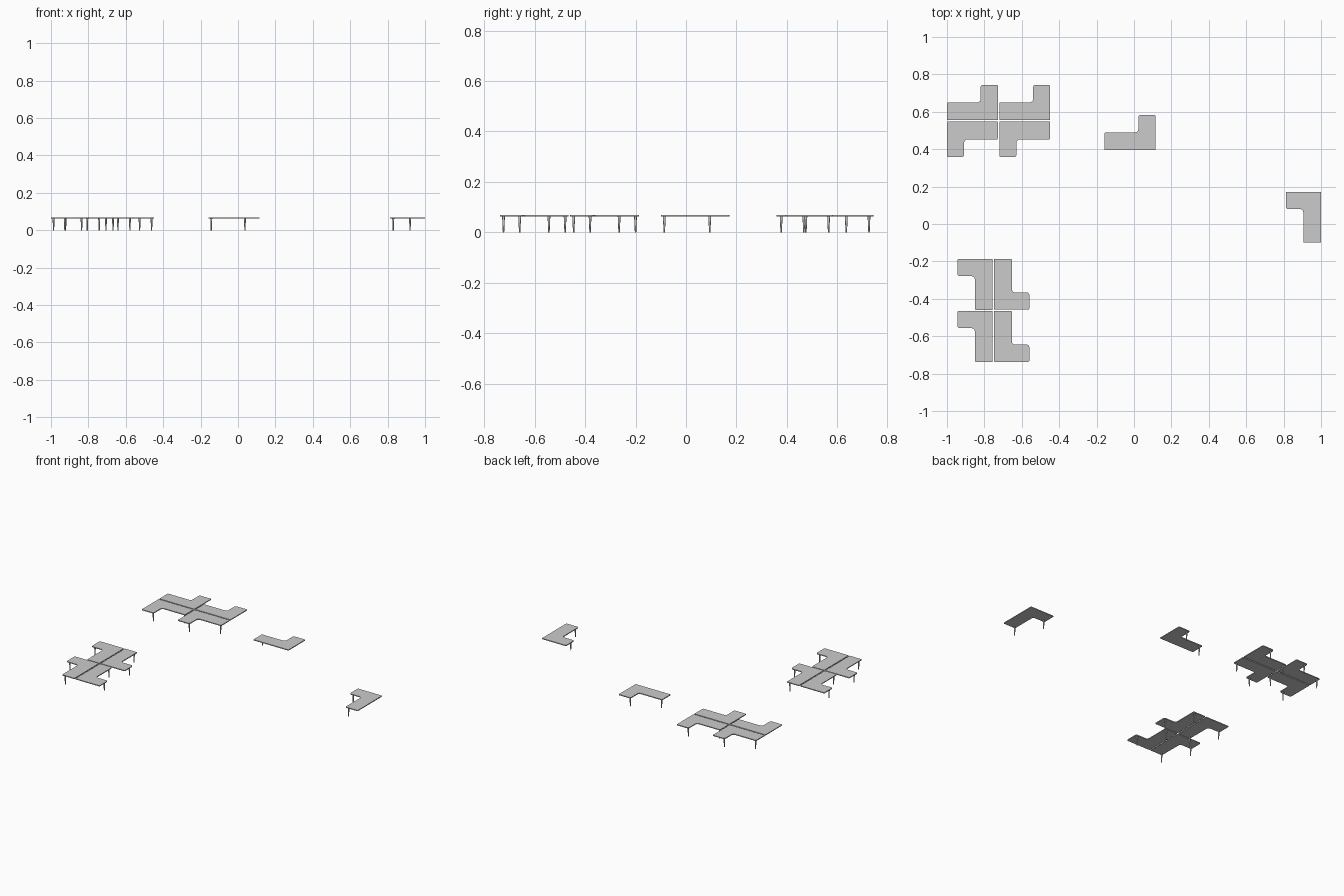
import bpy, bmesh, math
from mathutils import Matrix, Vector

if "Cube" in bpy.data.objects:
    bpy.data.objects.remove(bpy.data.objects["Cube"])

LONG, SHORT, W = 0.272, 0.188, 0.095   # overall reach of each arm, arm width
TOP_Z, THICK = 0.069, 0.006


def rounded_outline(points, steps=6):
    """Points are (x, y, radius); corners with a radius become arcs."""
    out = []
    n = len(points)
    for i, (x, y, r) in enumerate(points):
        p = Vector((x, y))
        if r == 0:
            out.append(p)
            continue
        a = (Vector(points[i - 1][:2]) - p).normalized()
        b = (Vector(points[(i + 1) % n][:2]) - p).normalized()
        c = p + (a + b) * r
        for k in range(steps + 1):
            t = k / steps * math.pi / 2
            out.append(c - b * r * math.cos(t) - a * r * math.sin(t))
    return out


def finish(bm, name, xform):
    bmesh.ops.recalc_face_normals(bm, faces=bm.faces)
    mesh = bpy.data.meshes.new(name)
    bm.to_mesh(mesh)
    bm.free()
    ob = bpy.data.objects.new(name, mesh)
    ob.matrix_world = xform
    bpy.context.collection.objects.link(ob)
    return ob


def desk_top(name, xform):
    # L outline: outer corner at origin, long arm to -x, short arm to +y
    pts = [(0, 0, 0.003), (0, SHORT, 0.006), (-W + 0.003, SHORT, 0.012),
           (-W + 0.003, W, 0.018), (-LONG, W, 0.006), (-LONG, 0, 0.003)]
    bm = bmesh.new()
    face = bm.faces.new([bm.verts.new((p.x, p.y, TOP_Z - THICK)) for p in rounded_outline(pts)])
    ext = bmesh.ops.extrude_face_region(bm, geom=[face], use_keep_orig=True)
    bmesh.ops.translate(bm, vec=(0, 0, THICK),
                        verts=[v for v in ext["geom"] if isinstance(v, bmesh.types.BMVert)])
    finish(bm, name, xform)


def desk_leg(name, xform, x, y):
    # slim round leg, tapering to the floor
    h = TOP_Z - THICK
    bm = bmesh.new()
    bmesh.ops.create_cone(bm, cap_ends=True, segments=12, radius1=0.0028, radius2=0.0055,
                          depth=h, matrix=Matrix.Translation((x, y, h / 2)))
    ob = finish(bm, name, xform)
    bpy.context.view_layer.objects.active = ob
    ob.select_set(True)
    bpy.ops.object.shade_smooth_by_angle()
    ob.select_set(False)


# outer corner position and rotation of every desk
desks = [
    (-0.728, 0.555, 0), (-0.448, 0.555, 0),          # rear cluster, back row
    (-1.0, 0.547, 180), (-0.72, 0.547, 180),         # rear cluster, front row
    (0.115, 0.395, 0),                               # single middle desk
    (1.0, 0.172, 90),                                # single right desk
    (-0.756, -0.187, 90), (-0.756, -0.465, 90),      # front cluster, left column
    (-0.748, -0.458, -90), (-0.748, -0.737, -90),    # front cluster, right column
]
for i, (x, y, deg) in enumerate(desks, 1):
    m = Matrix.Translation((x, y, 0)) @ Matrix.Rotation(math.radians(deg), 4, 'Z')
    desk_top(f"desk_{i}_top", m)
    desk_leg(f"desk_{i}_long_arm_leg", m, -0.258, 0.08)
    desk_leg(f"desk_{i}_short_arm_leg", m, -0.078, 0.17)
